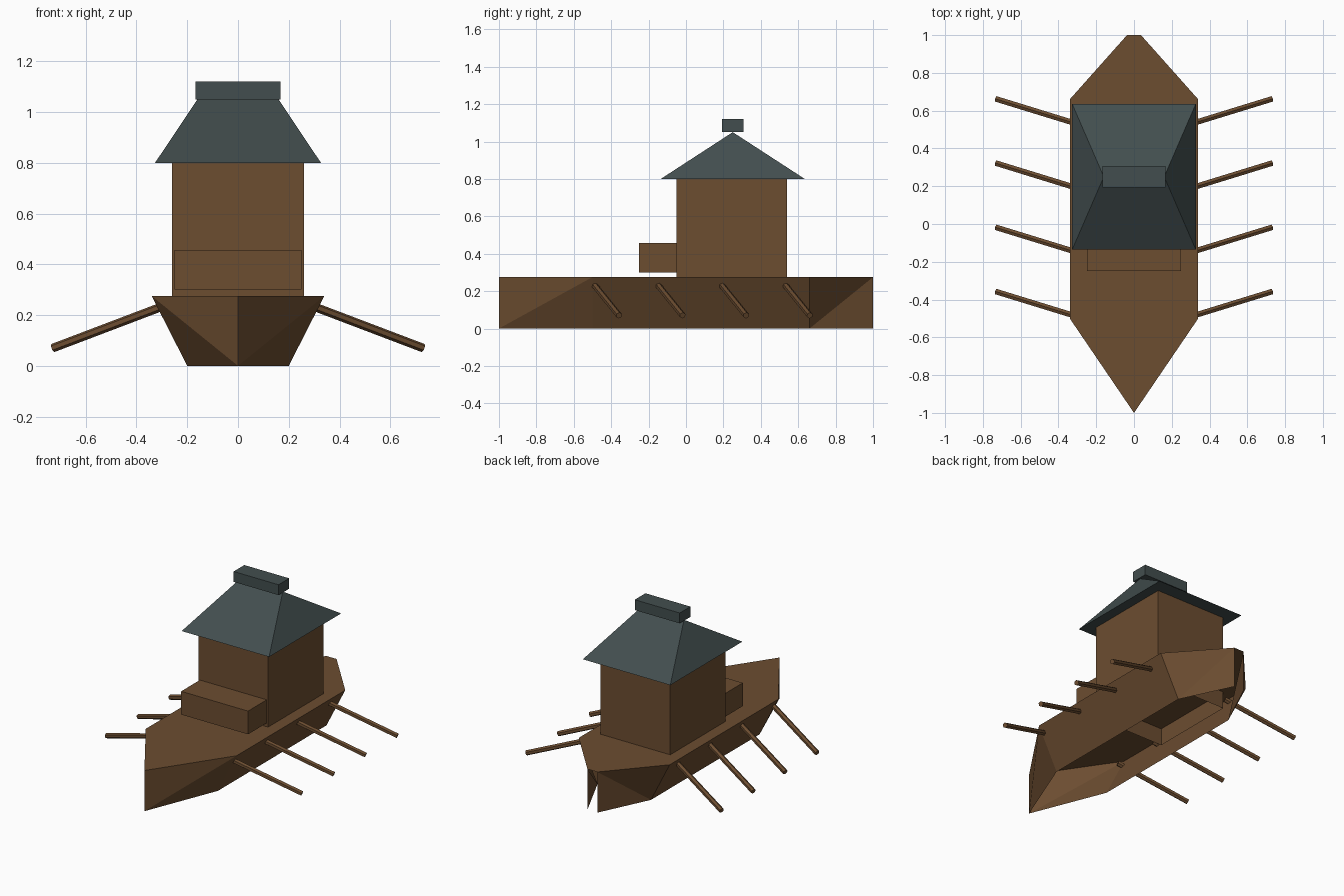
import bpy, bmesh, math
from mathutils import Vector

if "Cube" in bpy.data.objects:
    bpy.data.objects.remove(bpy.data.objects["Cube"])


def material(name, rgb):
    m = bpy.data.materials.new(name)
    m.diffuse_color = (*rgb, 1)
    m.use_nodes = True
    m.node_tree.nodes["Principled BSDF"].inputs["Base Color"].default_value = m.diffuse_color
    return m


wood = material("brown wood", (0.150, 0.074, 0.030))
slate = material("slate roof", (0.055, 0.076, 0.077))


def make(name, verts, faces, mat, fix=True):
    mesh = bpy.data.meshes.new(name)
    mesh.from_pydata(verts, [], faces)
    if fix:
        bm = bmesh.new()
        bm.from_mesh(mesh)
        bmesh.ops.recalc_face_normals(bm, faces=bm.faces)
        bm.to_mesh(mesh)
        bm.free()
    mesh.materials.append(mat)
    ob = bpy.data.objects.new(name, mesh)
    bpy.context.collection.objects.link(ob)
    return ob


def box(name, x, y0, y1, z0, z1, mat, bottom=True):
    v = [(sx, y, z) for z in (z0, z1) for sx, y in ((-x, y0), (x, y0), (x, y1), (-x, y1))]
    f = [(i, (i + 1) % 4, (i + 1) % 4 + 4, i + 4) for i in range(4)] + [(4, 5, 6, 7)]
    if bottom:
        f.append((3, 2, 1, 0))
    return make(name, v, f, mat)


# Hull: deck and slanted side planks, open below and at the stern
D = 0.275
hull_v = [(0, -1, D), (0, -1, 0)]
for s in (1, -1):
    hull_v += [(s * 0.34, -0.5, D), (s * 0.34, 0.66, D), (s * 0.037, 1, D),
               (s * 0.2, -0.5, 0), (s * 0.2, 0.66, 0), (s * 0.037, 1, 0)]
hull_f = [(0, 2, 3, 4, 10, 9, 8)]
for o in (2, 8):
    side = [(0, 1, o), (o, 1, o + 3), (o, o + 3, o + 4, o + 1),
            (o + 1, o + 4, o + 2), (o + 2, o + 4, o + 5)]
    hull_f += side if o == 2 else [f[::-1] for f in side]
make("hull", hull_v, hull_f, wood)

# Cabin, sunk a little through the deck, and the step box in front of it
box("cabin", 0.26, -0.05, 0.54, 0.16, 0.8, wood, bottom=False)
box("front_box", 0.25, -0.25, -0.05, 0.3, 0.457, wood)

# Hipped roof and ridge cap
make("roof",
     [(-0.327, -0.135, 0.8), (0.327, -0.135, 0.8), (0.327, 0.635, 0.8), (-0.327, 0.635, 0.8),
      (-0.16, 0.25, 1.05), (0.16, 0.25, 1.05)],
     [(0, 1, 5, 4), (1, 2, 5), (2, 3, 4, 5), (3, 0, 4), (3, 2, 1, 0)], slate)
box("ridge_cap", 0.168, 0.193, 0.307, 1.05, 1.12, slate)

# Four oars on each side
for s, label in ((1, "right"), (-1, "left")):
    for i in range(4):
        y = 0.662 - 0.34 * i
        outer = Vector((s * 0.73, y, 0.07))
        inner = Vector((s * 0.285, y - 0.137, 0.239))
        d = outer - inner
        bm = bmesh.new()
        bmesh.ops.create_cone(bm, cap_ends=True, segments=6, radius1=0.017,
                              radius2=0.017, depth=d.length)
        mesh = bpy.data.meshes.new("oar")
        bm.to_mesh(mesh)
        bm.free()
        mesh.materials.append(wood)
        oar = bpy.data.objects.new(f"oar_{label}_{i + 1}", mesh)
        oar.location = (outer + inner) / 2
        oar.rotation_euler = d.to_track_quat('Z', 'Y').to_euler()
        bpy.context.collection.objects.link(oar)
